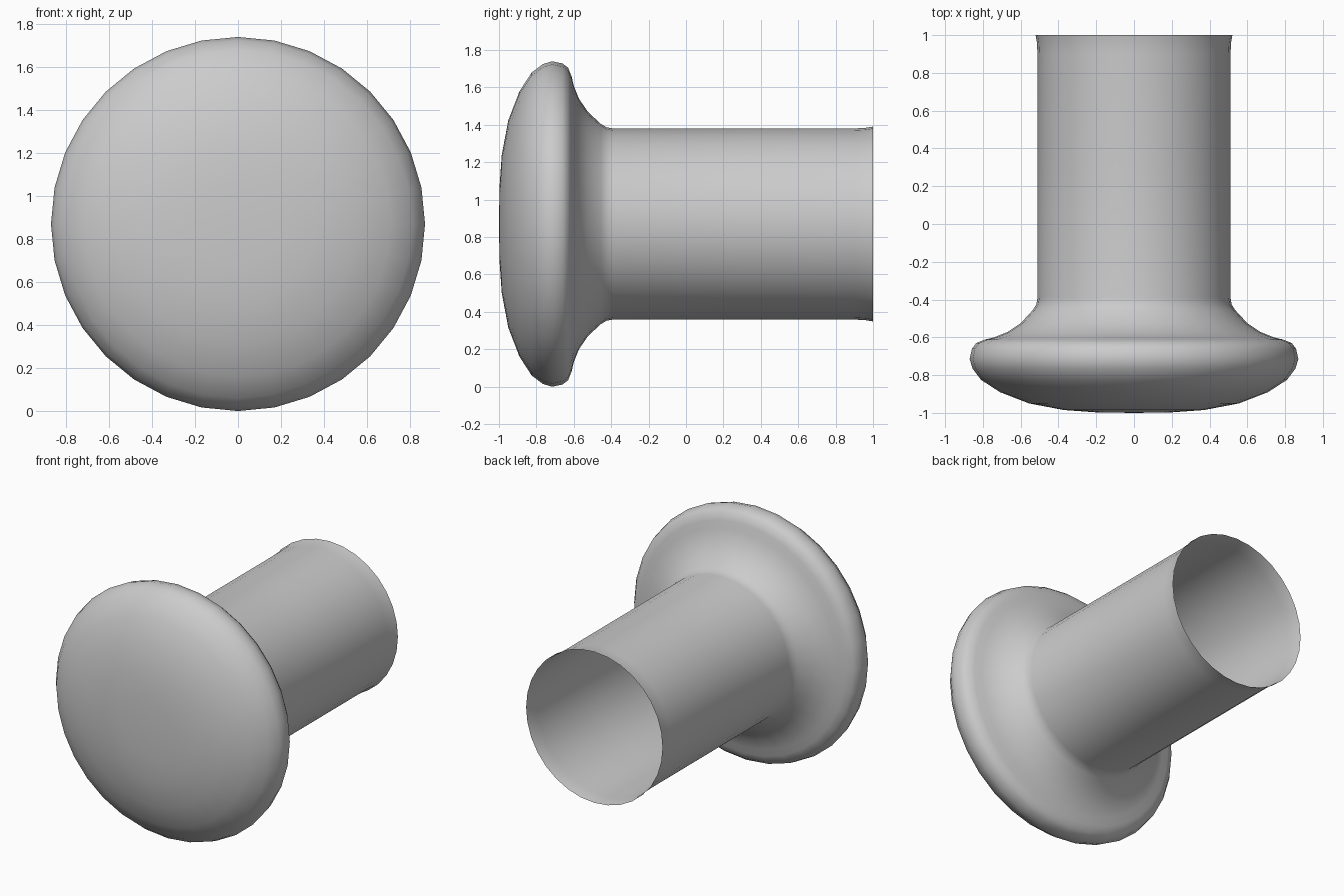
import bpy
import bmesh
from math import sin, cos, tau

cube = bpy.data.objects.get("Cube")
if cube:
    bpy.data.objects.remove(cube, do_unlink=True)

SEGMENTS = 32
AXIS_HEIGHT = 0.87

grey = bpy.data.materials.new("plain grey")
grey.use_nodes = True
colour = (0.6, 0.6, 0.6, 1)
grey.diffuse_color = colour
grey.node_tree.nodes["Principled BSDF"].inputs["Base Color"].default_value = colour


def lathe(name, profile):
    """Spin (radius, y) points around the y axis; a zero radius closes the end."""
    bm = bmesh.new()
    rings = []
    for radius, y in profile:
        count = SEGMENTS if radius else 1
        rings.append([bm.verts.new((radius * sin(tau * i / SEGMENTS), y,
                                    radius * cos(tau * i / SEGMENTS)))
                      for i in range(count)])
    for a, b in zip(rings, rings[1:]):
        for i in range(SEGMENTS):
            j = (i + 1) % SEGMENTS
            if len(a) == 1:
                bm.faces.new((a[0], b[j], b[i]))
            else:
                bm.faces.new((a[i], a[j], b[j], b[i]))
    bmesh.ops.recalc_face_normals(bm, faces=bm.faces)
    # The open shell's front cap must face forward
    bm.faces.ensure_lookup_table()
    if bm.faces[0].normal.y > 0:
        bmesh.ops.reverse_faces(bm, faces=bm.faces)
    for face in bm.faces:
        face.smooth = True
    mesh = bpy.data.meshes.new(name)
    bm.to_mesh(mesh)
    bm.free()
    mesh.materials.append(grey)
    obj = bpy.data.objects.new(name, mesh)
    obj.location.z = AXIS_HEIGHT
    bpy.context.collection.objects.link(obj)
    return obj


# Domed front and rounded rim
head = [(0, -1), (0.2, -0.997), (0.37, -0.985), (0.555, -0.95), (0.71, -0.89),
        (0.81, -0.825), (0.855, -0.765), (0.87, -0.715), (0.858, -0.66),
        (0.835, -0.63), (0.79, -0.612)]
# Concave neck blending into the stem
neck = [(0.74, -0.6), (0.67, -0.572), (0.6, -0.525), (0.535, -0.455),
        (0.517, -0.425), (0.511, -0.39)]
# Straight hollow stem with a slightly flared open end
stem = [(0.511, 0.3), (0.511, 0.9), (0.514, 0.96), (0.521, 1)]

lathe("knob", head + neck + stem)
